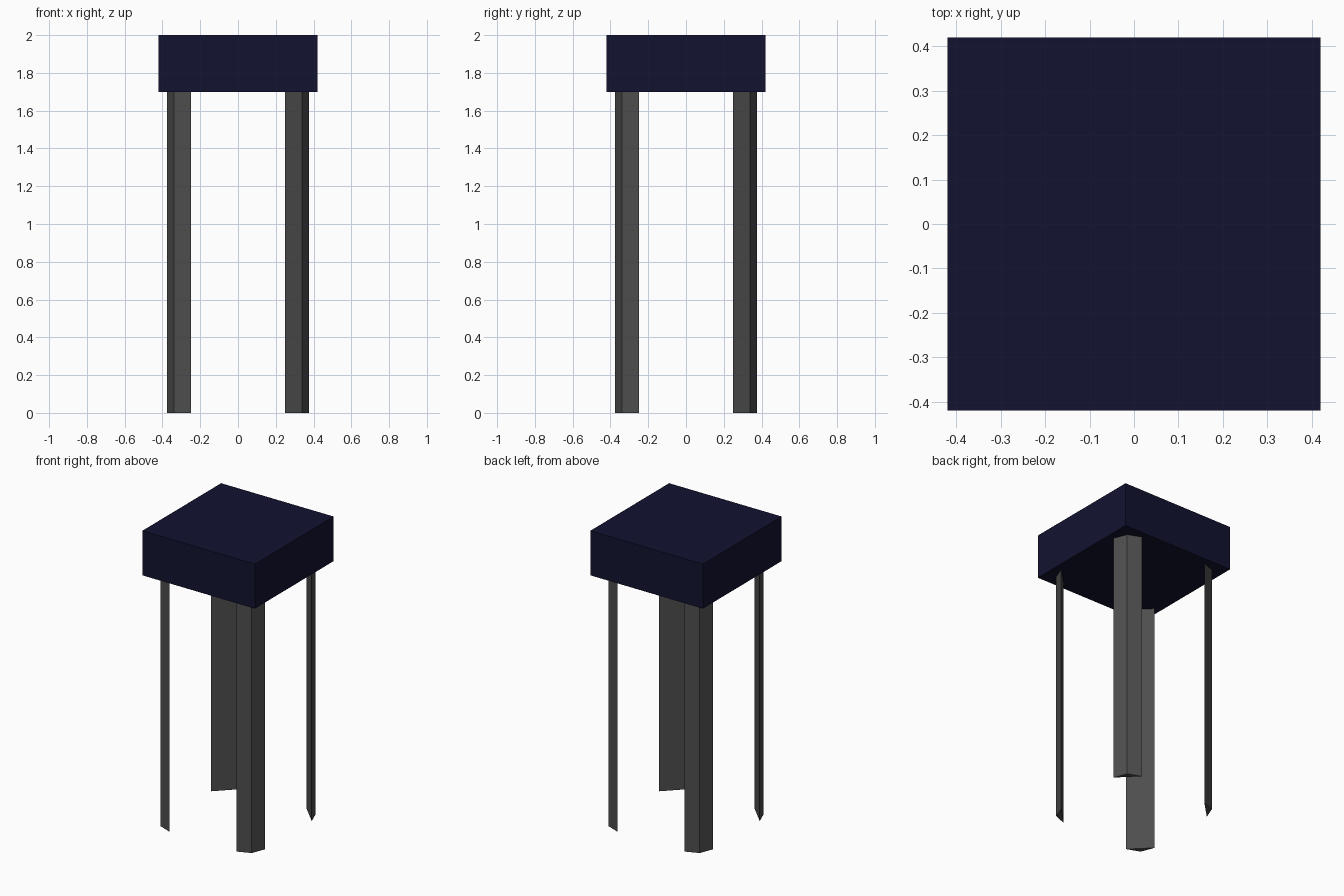
import bpy, bmesh

if "Cube" in bpy.data.objects:
    bpy.data.objects.remove(bpy.data.objects["Cube"])

TOP_HALF, TOP_BOTTOM, TOP_HEIGHT = 0.42, 1.70, 0.30
# triangular leg section: flat side faces the middle, ridge points to the corner
LEG_SECTION = [(0.25, 0.375), (0.375, 0.25), (0.34, 0.34)]


def material(name, color):
    mat = bpy.data.materials.new(name)
    mat.diffuse_color = color
    mat.use_nodes = True
    mat.node_tree.nodes["Principled BSDF"].inputs["Base Color"].default_value = mat.diffuse_color
    return mat


def prism(name, outline, z, height, mat):
    """Extrude a closed outline upward from z."""
    bm = bmesh.new()
    base = bm.faces.new([bm.verts.new((x, y, z)) for x, y in outline])
    top = bmesh.ops.extrude_face_region(bm, geom=[base])["geom"]
    verts = [v for v in top if isinstance(v, bmesh.types.BMVert)]
    bmesh.ops.translate(bm, verts=verts, vec=(0, 0, height))
    bmesh.ops.recalc_face_normals(bm, faces=bm.faces)
    mesh = bpy.data.meshes.new(name)
    bm.to_mesh(mesh)
    bm.free()
    mesh.materials.append(mat)
    obj = bpy.data.objects.new(name, mesh)
    bpy.context.collection.objects.link(obj)
    return obj


navy = material("dark_navy", (0.006, 0.006, 0.03, 1))
grey = material("dark_grey", (0.075, 0.075, 0.075, 1))

# thick square top
h = TOP_HALF
prism("table_top", [(-h, -h), (h, -h), (h, h), (-h, h)], TOP_BOTTOM, TOP_HEIGHT, navy)

# four corner legs
for y_name, sy in (("front", -1), ("back", 1)):
    for x_name, sx in (("left", -1), ("right", 1)):
        prism(f"{y_name}_{x_name}_leg", [(sx * x, sy * y) for x, y in LEG_SECTION],
              0, TOP_BOTTOM, grey)
